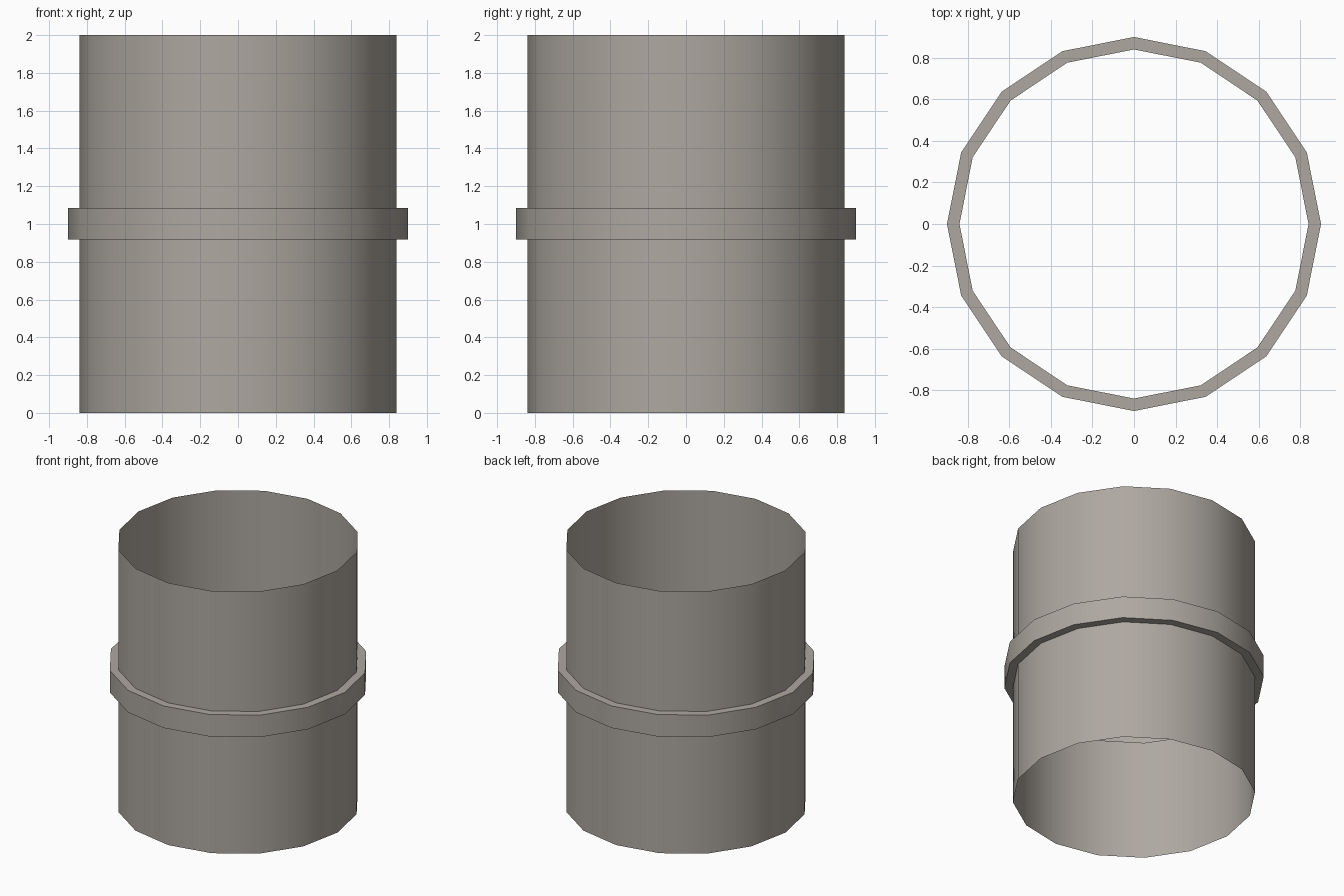
import bpy, bmesh
from math import cos, sin, tau, radians

if "Cube" in bpy.data.objects:
    bpy.data.objects.remove(bpy.data.objects["Cube"])

SIDES = 16
# (radius, height) profile: thin open sleeve with a raised band round the middle
PROFILE = [(0.84, 0), (0.84, 0.917), (0.9, 0.917), (0.9, 1.085), (0.84, 1.085), (0.84, 2)]

bm = bmesh.new()
rings = [[bm.verts.new((r * cos(tau * i / SIDES), r * sin(tau * i / SIDES), z))
          for i in range(SIDES)] for r, z in PROFILE]

# Walls between neighbouring rings, ends left open
for low, high in zip(rings, rings[1:]):
    for i in range(SIDES):
        j = (i + 1) % SIDES
        bm.faces.new((low[i], low[j], high[j], high[i]))

mesh = bpy.data.meshes.new("pipe_sleeve")
bm.to_mesh(mesh)
bm.free()
sleeve = bpy.data.objects.new("pipe_sleeve", mesh)
bpy.context.collection.objects.link(sleeve)

# Warm dark grey metal
metal = bpy.data.materials.new("warm_grey_metal")
metal.diffuse_color = (0.42, 0.39, 0.35, 1)
metal.use_nodes = True
metal.node_tree.nodes["Principled BSDF"].inputs["Base Color"].default_value = metal.diffuse_color
mesh.materials.append(metal)

# Smooth walls, sharp band edges
bpy.context.view_layer.objects.active = sleeve
sleeve.select_set(True)
bpy.ops.object.shade_smooth_by_angle(angle=radians(30))
